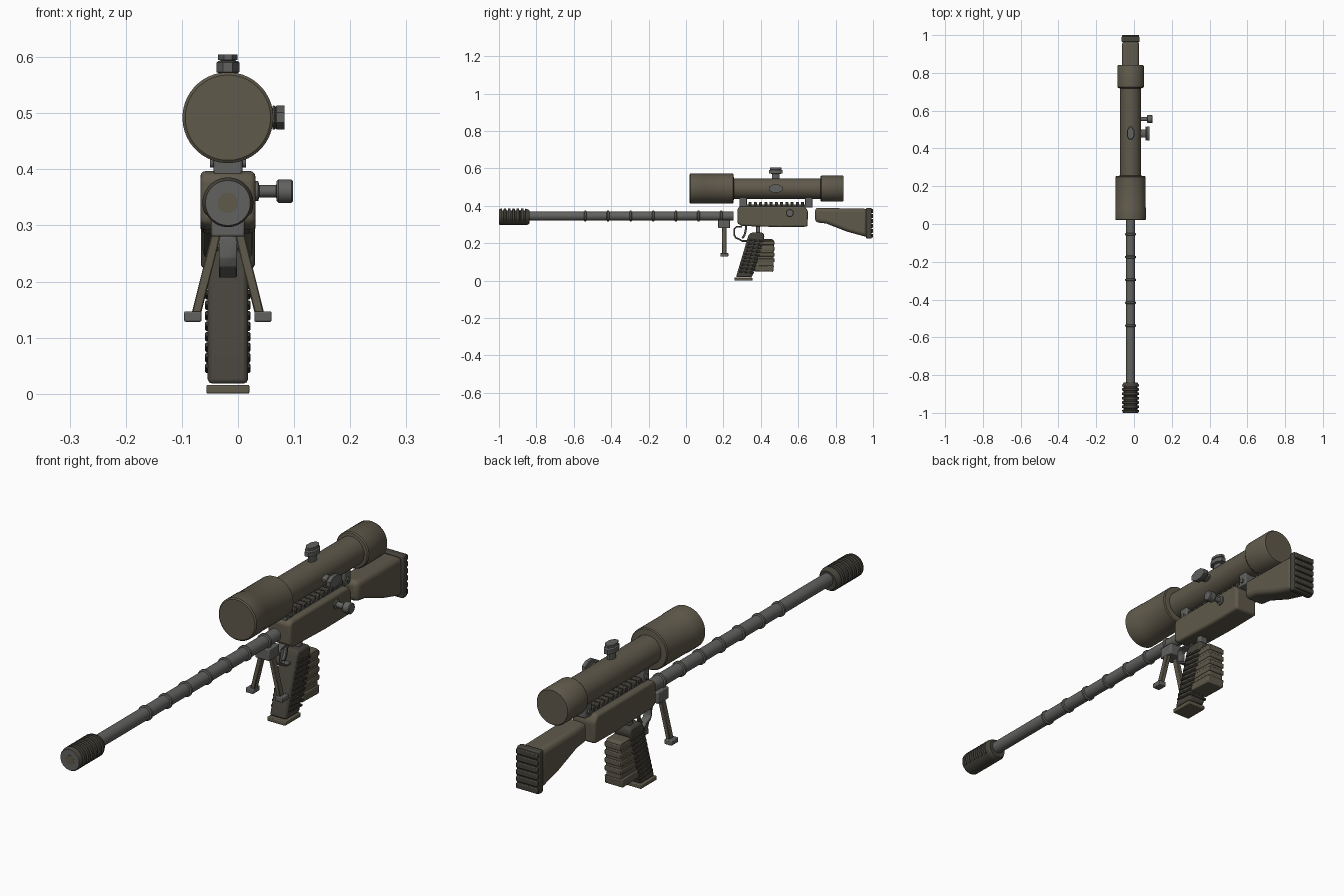
import bpy, bmesh, math
from mathutils import Vector, Matrix

if "Cube" in bpy.data.objects:
    bpy.data.objects.remove(bpy.data.objects["Cube"])

CX = -0.018          # centre line of the rifle
BORE, SIGHT = 0.34, 0.492


def material(name, c):
    m = bpy.data.materials.new(name)
    m.diffuse_color = (*c, 1)
    m.use_nodes = True
    m.node_tree.nodes["Principled BSDF"].inputs["Base Color"].default_value = m.diffuse_color
    return m


BROWN = material("olive_brown", (0.115, 0.10, 0.07))
METAL = material("gunmetal", (0.12, 0.12, 0.115))
DARK = material("dark_olive", (0.06, 0.055, 0.043))


def finish(name, bm, mat, bevel=0, seg=2):
    bmesh.ops.recalc_face_normals(bm, faces=bm.faces)
    me = bpy.data.meshes.new(name)
    bm.to_mesh(me)
    bm.free()
    ob = bpy.data.objects.new(name, me)
    bpy.context.collection.objects.link(ob)
    me.materials.append(mat)
    if bevel:
        b = ob.modifiers.new("bevel", 'BEVEL')
        b.width, b.segments, b.limit_method = bevel, seg, 'ANGLE'
    bpy.ops.object.select_all(action='DESELECT')
    bpy.context.view_layer.objects.active = ob
    ob.select_set(True)
    bpy.ops.object.shade_smooth_by_angle(angle=math.radians(35))
    return ob


def lathe(name, prof, origin, mat, axis='Y', seg=32, scale=(1, 1, 1), tweak=None):
    """Closed solid turned from (radius, position along axis) pairs."""
    bm = bmesh.new()
    rows = []
    for i, (r, t) in enumerate(prof):
        row = []
        for k in range(seg):
            a = 2 * math.pi * (k + 0.5) / seg
            rr = tweak(i, a, r) if tweak else r
            u, v = rr * math.cos(a), rr * math.sin(a)
            p = {'X': (t, u, v), 'Y': (u, t, v), 'Z': (u, v, t)}[axis]
            row.append(bm.verts.new([o + c * s for o, c, s in zip(origin, p, scale)]))
        rows.append(row)
    for a, b in zip(rows, rows[1:]):
        for k in range(seg):
            n = (k + 1) % seg
            bm.faces.new((a[k], a[n], b[n], b[k]))
    bm.faces.new(rows[0])
    bm.faces.new(rows[-1])
    return finish(name, bm, mat)


def prism(name, pts, width, mat, bevel=0, seg=2, x=CX):
    """Side outline in (y, z) extruded across x."""
    bm = bmesh.new()
    f = bm.faces.new([bm.verts.new((x - width / 2, y, z)) for y, z in pts])
    r = bmesh.ops.extrude_face_region(bm, geom=[f])
    bmesh.ops.translate(bm, vec=(width, 0, 0),
                        verts=[v for v in r['geom'] if isinstance(v, bmesh.types.BMVert)])
    return finish(name, bm, mat, bevel, seg)


def box(name, x, y, z, mat, bevel=0.003, seg=2):
    return prism(name, [(y[0], z[0]), (y[1], z[0]), (y[1], z[1]), (y[0], z[1])],
                 x[1] - x[0], mat, bevel, seg, (x[0] + x[1]) / 2)


def strip(name, pts, width, thick, mat):
    """Bent flat bar following a (y, z) path."""
    pts = [Vector(p) for p in pts]
    left, right = [], []
    for i, p in enumerate(pts):
        d = (pts[min(i + 1, len(pts) - 1)] - pts[max(i - 1, 0)]).normalized()
        n = Vector((-d.y, d.x)) * thick / 2
        left.append(p + n)
        right.append(p - n)
    return prism(name, left + right[::-1], width, mat, 0.002, 1)


# Muzzle brake: upper side cut by slots
prof, slots = [(0.040, -1.0), (0.043, -0.996)], set()
for i in range(6):
    y = -0.985 + i * 0.023
    for r, t in ((0.043, y), (0.043, y + .002), (0.043, y + .009), (0.043, y + .011)):
        prof.append((r, t))
    slots |= {len(prof) - 3, len(prof) - 2}
prof += [(0.043, -0.85), (0.036, -0.838)]


def slot(i, a, r):
    if math.sin(a) < -0.45 or not 2 <= i <= 25:
        return r
    return 0.035 if i in slots else 0.0455


lathe("muzzle_brake", prof, (CX, 0, BORE), DARK, seg=40, tweak=slot)
lathe("muzzle_cap", [(0.040, -1.0), (0.041, -0.994)], (CX, -0.0005, BORE), METAL)
lathe("muzzle_bore", [(0.018, -1.001), (0.018, -0.99)], (CX, 0, BORE), BROWN)

# Barrel with rings
lathe("barrel", [(0.024, -0.845), (0.024, 0.255)], (CX, 0, BORE + .005), METAL)
for i in range(7):
    y = -0.538 + i * 0.121
    lathe(f"barrel_ring_{i}", [(0.024, y - .007), (0.029, y - .004), (0.029, y + .004), (0.024, y + .007)],
          (CX, 0, BORE + .005), METAL)

# Receiver
prism("receiver", [(0.275, 0.305), (0.30, 0.292), (0.50, 0.286), (0.65, 0.288), (0.652, 0.372),
                   (0.635, 0.397), (0.29, 0.397), (0.275, 0.385)], 0.098, BROWN, 0.016, 3)

# Stock and butt pad
prism("stock", [(0.69, 0.312), (0.75, 0.305), (0.86, 0.262), (0.97, 0.232), (0.97, 0.384),
                (0.75, 0.388), (0.69, 0.39)], 0.09, BROWN, 0.018, 3)
box("butt_pad", (CX - .048, CX + .048), (0.963, 0.992), (0.224, 0.389), DARK, 0.006)
for i in range(6):
    z = 0.229 + i * 0.0265
    box(f"butt_rib_{i}", (CX - .045, CX + .045), (0.985, 1.0), (z, z + .021), DARK, 0.003)

# Accessory rail and scope mounts
box("rail", (CX - .024, CX + .024), (0.285, 0.675), (0.39, 0.406), METAL, 0.002)
for i in range(11):
    y = 0.335 + i * 0.028
    box(f"rail_tooth_{i}", (CX - .027, CX + .027), (y, y + .016), (0.402, 0.42), DARK, 0.003)
for n, y in (("front", 0.305), ("rear", 0.657)):
    box(f"scope_mount_{n}", (CX - .026, CX + .026), (y - .02, y + .02), (0.392, 0.45), METAL, 0.004)
    lathe(f"mount_bolt_{n}", [(0.009, -.032), (0.009, .032)], (CX, y, 0.412), METAL, 'X', 12)

# Scope
lathe("scope_body", [(0.076, 0.02), (0.081, 0.024), (0.081, 0.085), (0.0795, 0.088), (0.0795, 0.25),
                     (0.076, 0.254), (0.055, 0.256), (0.055, 0.718), (0.066, 0.72), (0.070, 0.725),
                     (0.070, 0.836), (0.066, 0.842)], (CX, 0, SIGHT), BROWN, seg=48)

# Adjustment knobs, longer along y
KNOB = [(0.013, 0.04), (0.013, 0.078), (0.022, 0.081), (0.022, 0.098),
        (0.019, 0.101), (0.012, 0.102), (0.019, 0.103), (0.019, 0.113)]
lathe("top_knob", KNOB, (CX, 0.48, SIGHT), METAL, 'Z', 8, (1, 1.75, 1))
lathe("side_knob", [(0.013, 0.04), (0.013, 0.078), (0.023, 0.08), (0.023, 0.083), (0.021, 0.085),
                    (0.023, 0.087), (0.023, 0.101)], (CX, 0.48, SIGHT), METAL, 'X', 8, (1, 1.75, 1))

# Bolt handle
lathe("bolt_handle", [(0.018, 0.02), (0.018, 0.036), (0.011, 0.038), (0.011, 0.068), (0.018, 0.069),
                      (0.021, 0.072), (0.021, 0.095), (0.018, 0.098)], (0, 0.555, 0.361), METAL, 'X', 20)

# Bipod
box("bipod_block", (CX - .030, CX + .030), (0.172, 0.236), (0.28, 0.325), METAL, 0.004)
for n, s in (("left", -1), ("right", 1)):
    bm = bmesh.new()
    ring = [[bm.verts.new((CX + s * (x + dx), 0.204 + dy, z))
             for dx, dy in ((-.0085, -.012), (.0085, -.012), (.0085, .012), (-.0085, .012))]
            for x, z in ((0.021, 0.284), (0.057, 0.14))]
    for k in range(4):
        bm.faces.new((ring[0][k], ring[0][(k + 1) % 4], ring[1][(k + 1) % 4], ring[1][k]))
    bm.faces.new(ring[0])
    bm.faces.new(ring[1])
    finish(f"bipod_leg_{n}", bm, BROWN, 0.002, 1)
    fx = CX + s * 0.0625
    box(f"bipod_foot_{n}", (fx - .0155, fx + .0155), (0.184, 0.226), (0.128, 0.147), METAL)

# Trigger and guard
strip("trigger_guard", [(0.30, 0.288), (0.268, 0.287), (0.259, 0.278), (0.258, 0.243), (0.266, 0.229),
                        (0.285, 0.221), (0.30, 0.212), (0.335, 0.211)], 0.032, 0.009, METAL)
strip("trigger", [(0.322, 0.292), (0.318, 0.262), (0.312, 0.242), (0.301, 0.226)], 0.014, 0.011, METAL)

# Raked grip with side ribs
prism("grip", [(0.267, 0.018), (0.352, 0.018), (0.42, 0.235), (0.413, 0.256), (0.345, 0.256),
               (0.333, 0.24)], 0.072, DARK, 0.008)
for i in range(10):
    z = 0.045 + i * 0.0187
    y = 0.268 + (z - .018) * 0.305
    prism(f"grip_rib_{i}", [(y + .006, z), (y + .086, z - .008), (y + .088, z + .001), (y + .008, z + .009)],
          0.081, DARK, 0.002, 1)
box("grip_base", (CX - .0385, CX + .0385), (0.258, 0.355), (0.0, 0.016), BROWN)
box("grip_stem", (CX - .018, CX + .018), (0.374, 0.396), (0.25, 0.292), METAL)

# Magazine behind the grip
prism("magazine", [(0.372, 0.075), (0.468, 0.075), (0.47, 0.215), (0.463, 0.221), (0.39, 0.221),
                   (0.375, 0.205)], 0.066, BROWN, 0.005)
for i in range(4):
    z = 0.098 + i * 0.031
    box(f"magazine_rib_{i}", (CX - .0355, CX + .0355), (0.38, 0.473), (z, z + .02), BROWN, 0.003)
prism("magazine_base", [(0.362, 0.05), (0.466, 0.047), (0.47, 0.08), (0.37, 0.082)], 0.077, BROWN, 0.004)
